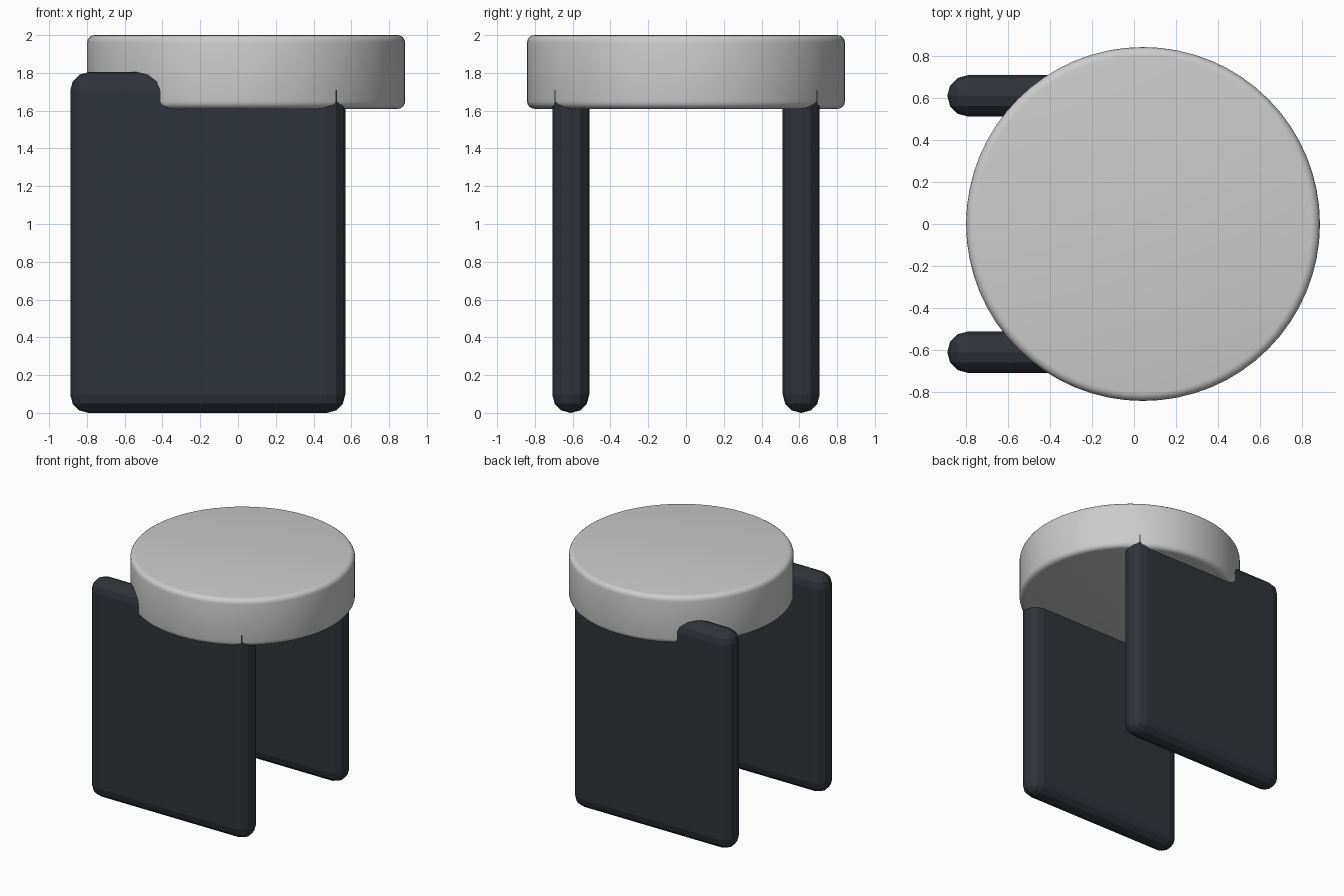
import bpy
from math import radians

if "Cube" in bpy.data.objects:
    bpy.data.objects.remove(bpy.data.objects["Cube"])

dark = bpy.data.materials.new("dark_panel")
dark.diffuse_color = (0.03, 0.033, 0.042, 1)
dark.use_nodes = True
dark.node_tree.nodes["Principled BSDF"].inputs["Base Color"].default_value = dark.diffuse_color


def bevel(obj, width, segments):
    mod = obj.modifiers.new("rounded_edges", 'BEVEL')
    mod.width = width
    mod.segments = segments
    mod.limit_method = 'ANGLE'
    mod.angle_limit = radians(40)
    bpy.ops.object.modifier_apply(modifier=mod.name)


# Round seat cushion with softly rolled rims
bpy.ops.mesh.primitive_cylinder_add(vertices=64, radius=0.842, depth=0.39,
                                    location=(0.043, 0, 1.805))
seat = bpy.context.object
seat.name = "seat"
bevel(seat, 0.04, 4)
bpy.ops.object.shade_smooth_by_angle(angle=radians(35))

# Two upright slab legs, rounded with coarse facets
for name, y in (("front_leg_panel", -0.61), ("back_leg_panel", 0.61)):
    bpy.ops.mesh.primitive_cube_add(size=1, location=(-0.16, y, 0.902))
    leg = bpy.context.object
    leg.name = name
    leg.scale = (1.456, 0.196, 1.804)
    bpy.ops.object.transform_apply(location=False, rotation=False, scale=True)
    bevel(leg, 0.097, 3)
    leg.data.materials.append(dark)
